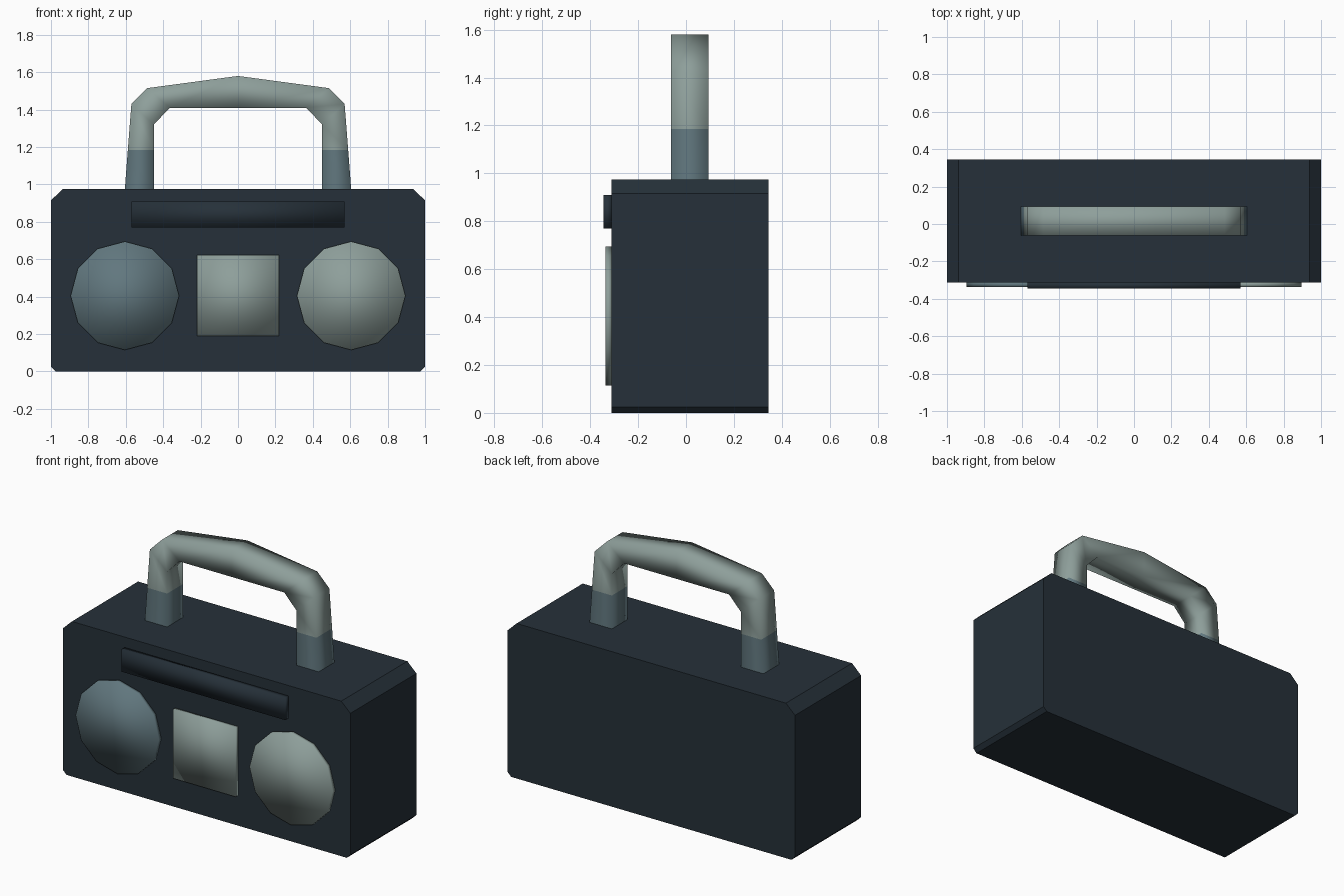
import bpy, bmesh, math

if "Cube" in bpy.data.objects:
    bpy.data.objects.remove(bpy.data.objects["Cube"])


def material(name, rgb):
    m = bpy.data.materials.new(name)
    m.diffuse_color = (*rgb, 1.0)
    m.use_nodes = True
    m.node_tree.nodes["Principled BSDF"].inputs["Base Color"].default_value = m.diffuse_color
    return m


NAVY = material("dark navy", (0.019, 0.030, 0.041))
GREY = material("pale grey green", (0.27, 0.345, 0.325))
SLATE = material("slate blue", (0.12, 0.185, 0.21))


def finish(name, bm, mats, smooth):
    bmesh.ops.recalc_face_normals(bm, faces=bm.faces)
    for f in bm.faces:
        f.smooth = smooth
    mesh = bpy.data.meshes.new(name)
    bm.to_mesh(mesh)
    bm.free()
    for m in mats:
        mesh.materials.append(m)
    ob = bpy.data.objects.new(name, mesh)
    bpy.context.collection.objects.link(ob)
    return ob


def prism(name, profile, y0, y1, mat, smooth):
    """Extrude an x-z outline from y0 to y1."""
    bm = bmesh.new()
    front = [bm.verts.new((x, y0, z)) for x, z in profile]
    back = [bm.verts.new((x, y1, z)) for x, z in profile]
    bm.faces.new(front)
    bm.faces.new(back[::-1])
    n = len(profile)
    for i in range(n):
        j = (i + 1) % n
        bm.faces.new((front[i], back[i], back[j], front[j]))
    return finish(name, bm, [mat], smooth)


def rect(x, z0, z1):
    return [(-x, z0), (x, z0), (x, z1), (-x, z1)]


def disc(cx, cz, r, n=12):
    return [(cx + r * math.sin(2 * math.pi * i / n),
             cz + r * math.cos(2 * math.pi * i / n)) for i in range(n)]


# Body with chamfered long edges
half = [(0.975, 0), (1, 0.025), (1, 0.915), (0.937, 0.975)]
prism("body", half + [(-x, z) for x, z in half[::-1]], -0.312, 0.345, NAVY, False)

# Front plates: speakers, tape door, dial strip
prism("left_speaker", disc(-0.605, 0.405, 0.29), -0.336, -0.311, SLATE, True)
prism("right_speaker", disc(0.605, 0.405, 0.29), -0.336, -0.311, GREY, True)
prism("tape_door", rect(0.218, 0.19, 0.624), -0.336, -0.311, GREY, True)
prism("dial_strip", rect(0.57, 0.77, 0.91), -0.345, -0.311, NAVY, True)

# Carry handle: (outer x, outer z, inner x, inner z) sections, mirrored
side = [(0.605, 0.975, 0.45, 0.975), (0.589, 1.185, 0.45, 1.185),
        (0.57, 1.43, 0.45, 1.32), (0.485, 1.515, 0.365, 1.41)]
sections = ([(-a, b, -c, d) for a, b, c, d in side]
            + [(0, 1.58, 0, 1.41)] + side[::-1])
bm = bmesh.new()
rings = [[bm.verts.new(p) for p in ((ox, -0.062, oz), (ox, 0.094, oz),
                                    (ix, 0.094, iz), (ix, -0.062, iz))]
         for ox, oz, ix, iz in sections]
for a, b in zip(rings, rings[1:]):
    for i in range(4):
        j = (i + 1) % 4
        f = bm.faces.new((a[i], a[j], b[j], b[i]))
        # lower legs are slate, the grip is pale
        f.material_index = 1 if f.calc_center_median().z < 1.18 else 0
finish("carry_handle", bm, [GREY, SLATE], True)
